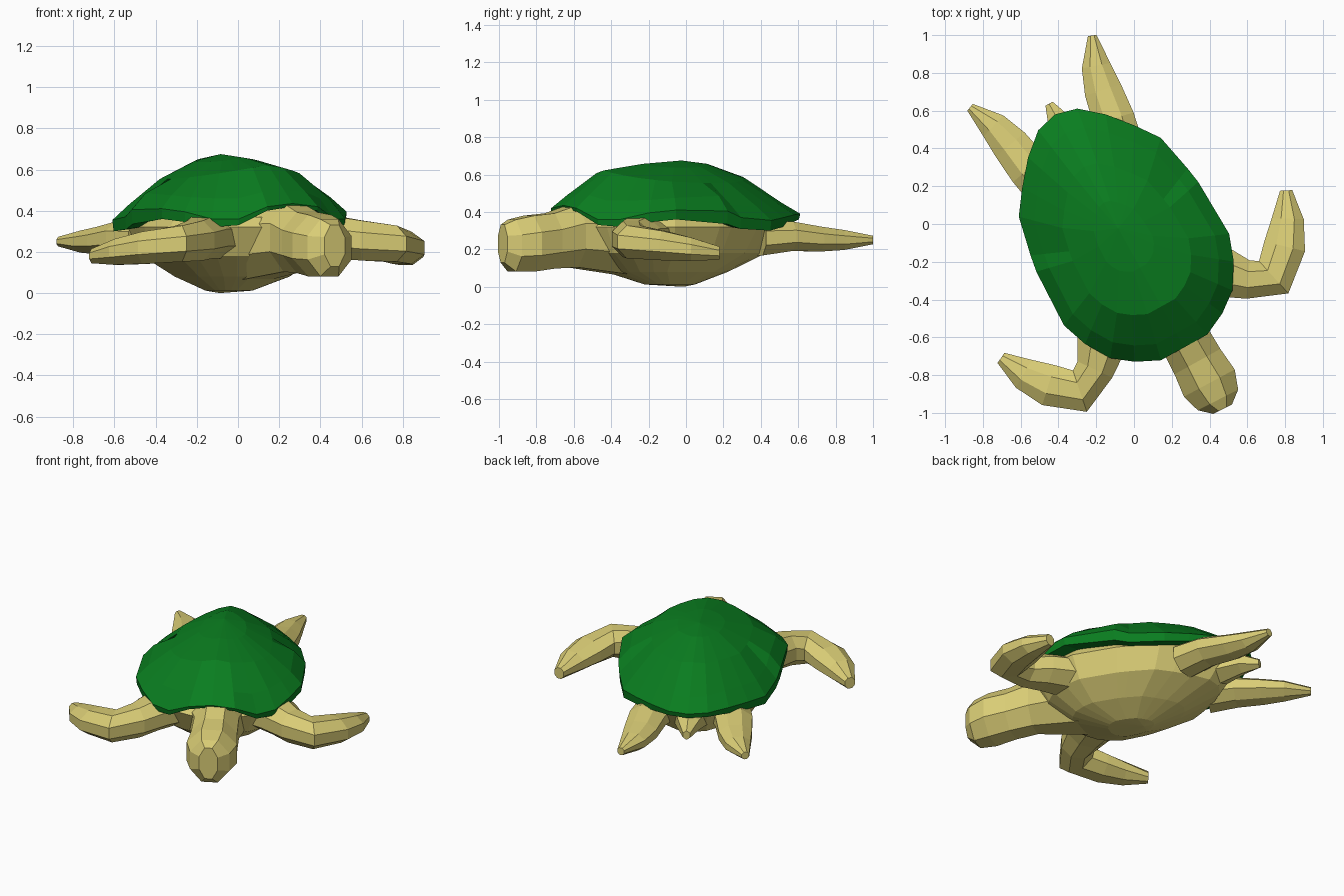
import bpy, bmesh, math
from mathutils import Vector, Matrix

if "Cube" in bpy.data.objects:
    bpy.data.objects.remove(bpy.data.objects["Cube"])

# The animal is modelled facing -y, then turned and placed as a whole
PLACE = Matrix.Translation((-0.074, -0.041, 0)) @ Matrix.Rotation(math.radians(29), 4, 'Z')


def material(name, rgb):
    m = bpy.data.materials.new(name)
    m.diffuse_color = (*rgb, 1)
    m.use_nodes = True
    m.node_tree.nodes["Principled BSDF"].inputs["Base Color"].default_value = m.diffuse_color
    return m


GREEN = material("shell green", (0.003, 0.205, 0.014))
TAN = material("skin tan", (0.70, 0.61, 0.18))


def loft(name, rings, mat, start=None, end=None):
    """Skin a list of equal closed rings; ends close to a point or a flat cap."""
    bm = bmesh.new()
    rows = [[bm.verts.new(p) for p in ring] for ring in rings]
    n = len(rows[0])
    for a, b in zip(rows, rows[1:]):
        for i in range(n):
            j = (i + 1) % n
            bm.faces.new((a[i], a[j], b[j], b[i]))
    for row, tip in ((rows[0], start), (rows[-1], end)):
        if tip is None:
            bm.faces.new(row)
        else:
            v = bm.verts.new(tip)
            for i in range(n):
                bm.faces.new((row[i], row[(i + 1) % n], v))
    bmesh.ops.recalc_face_normals(bm, faces=bm.faces)
    mesh = bpy.data.meshes.new(name)
    bm.to_mesh(mesh)
    bm.free()
    mesh.materials.append(mat)
    mesh.transform(PLACE)
    ob = bpy.data.objects.new(name, mesh)
    bpy.context.collection.objects.link(ob)
    return ob


def limb(name, stations, side=1, n=8, sway=0):
    """Tube through (x, forward, z, half width, half height) stations."""
    pts = [Vector((side * s[0], -s[1] - sway * s[0], s[2])) for s in stations]
    rings = []
    for i, (p, s) in enumerate(zip(pts, stations)):
        t = pts[min(i + 1, len(pts) - 1)] - pts[max(i - 1, 0)]
        across = Vector((-t.y, t.x, 0)).normalized()
        rings.append([p + across * s[3] * math.cos(a) + Vector((0, 0, s[4] * math.sin(a)))
                      for a in [math.tau * (k + 0.5) / n for k in range(n)]])
    return loft(name, rings, TAN)


# Half outline of the shell: half width, forward, rim height, band height, shoulder height
half = [(0, .70, .42, .015, .50), (.14, .70, .40, .02, .49), (.265, .64, .33, .03, .46),
        (.37, .56, .32, .04, .46), (.45, .43, .345, .05, .465), (.50, .29, .36, .05, .475),
        (.49, -.03, .335, .07, .485), (.475, -.12, .31, .06, .44), (.43, -.33, .30, .055, .43),
        (.34, -.455, .32, .05, .44), (.235, -.58, .345, .04, .45), (.118, -.68, .36, .03, .45),
        (0, -.71, .36, .03, .45)]
outline = half + [(-p[0], *p[1:]) for p in half[-2:0:-1]]


def scaled(s, height, mid=.08):
    return [(p[0] * s, -(mid + (p[1] - mid) * s), height(p)) for p in outline]


# Shell: underside lip, rim band and dome
dome = [scaled(.80, lambda p: p[2] + .015), scaled(.99, lambda p: p[2]),
        scaled(1, lambda p: p[2] + p[3]), scaled(.86, lambda p: p[4]),
        scaled(.60, lambda p: .605 + .025 * p[1] - .10 * abs(p[0])),
        scaled(.28, lambda p: .657 - .04 * abs(p[0]), .03)]
loft("shell", dome, GREEN, (0, -.08, .36), (0, .02, .675))

# Body with rounded belly
belly = [scaled(s, lambda p, h=h: h, m) for s, h, m in
         ((.80, .37, .06), (.87, .32, .06), (.75, .18, .09), (.49, .08, .12), (.20, .012, .06))]
loft("body", belly, TAN, (0, -.06, .38), (0, .03, 0))

# Neck and head
limb("head", [(0, .34, .25, .22, .20), (.025, .66, .27, .145, .18), (.025, .80, .245, .15, .16),
              (.025, .93, .23, .165, .162), (.022, 1.03, .22, .13, .15),
              (.02, 1.085, .23, .06, .11)])

# Flippers, mirrored left and right, the left pair swept slightly forward
front = [(.28, .36, .27, .17, .11), (.38, .46, .27, .14, .11), (.47, .55, .255, .11, .105),
         (.595, .605, .24, .125, .095), (.725, .49, .22, .12, .085),
         (.81, .37, .20, .092, .068), (.875, .235, .18, .035, .038)]
rear = [(.22, -.38, .26, .13, .10), (.26, -.54, .27, .12, .085), (.285, -.70, .255, .108, .072),
        (.315, -.83, .25, .083, .058), (.375, -.98, .25, .025, .025)]
for label, side, sway in (("right", 1, 0), ("left", -1, .05)):
    limb("front_flipper_" + label, front, side, sway=sway)
    limb("rear_flipper_" + label, rear, side, sway=sway)

# Tail
limb("tail", [(0, -.50, .28, .12, .09), (0, -.66, .30, .075, .065), (0, -.775, .28, .025, .03)], n=6)
